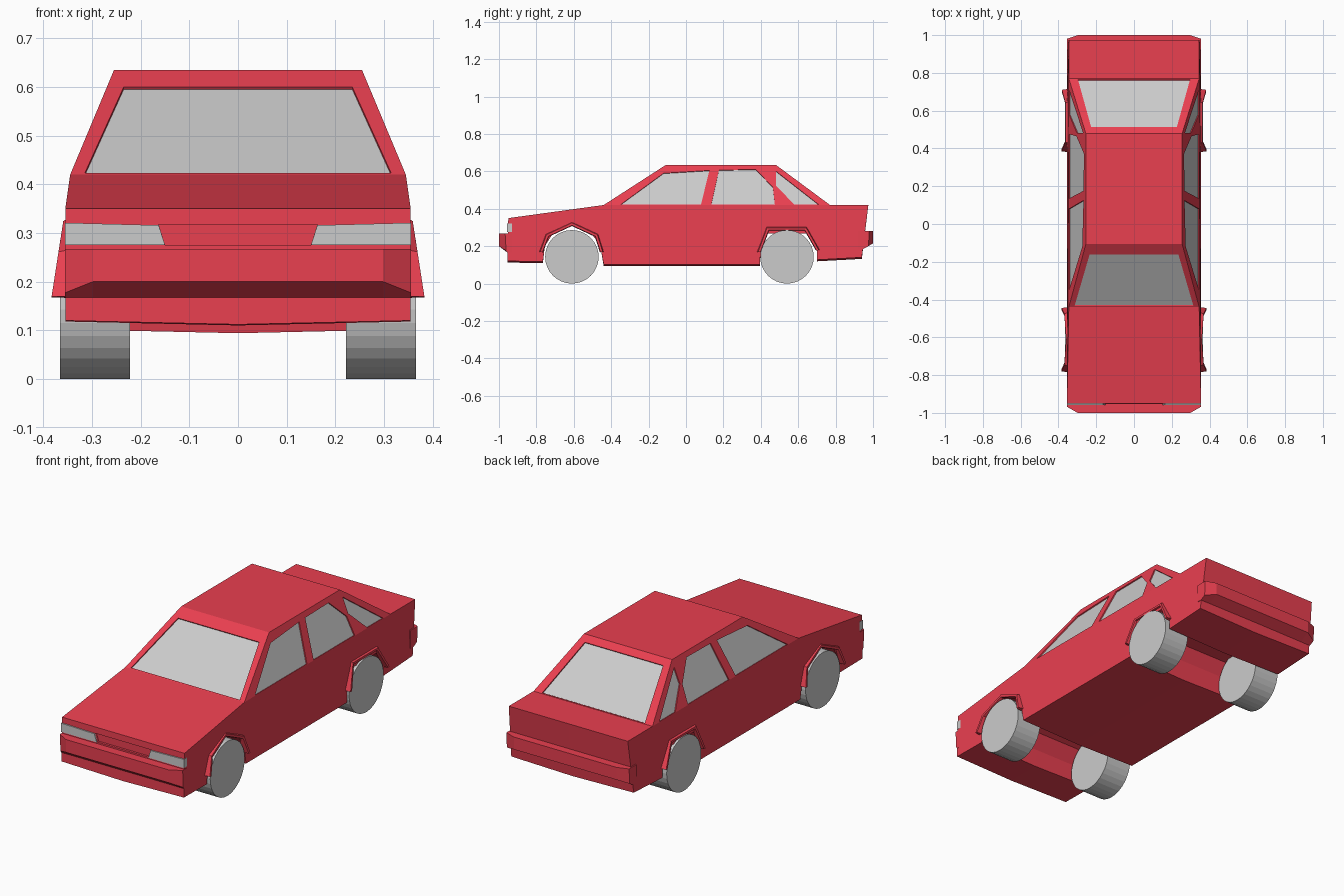
import bpy, bmesh
from math import sin, cos, tau
from mathutils import Vector
from mathutils.geometry import normal

if "Cube" in bpy.data.objects:
    bpy.data.objects.remove(bpy.data.objects["Cube"])

RED = bpy.data.materials.new("red_paint")
RED.diffuse_color = (0.82, 0.05, 0.08, 1)
RED.use_nodes = True
RED.node_tree.nodes["Principled BSDF"].inputs["Base Color"].default_value = RED.diffuse_color


def skin(name, rings, mat=None, mirror=False):
    """Join equal-length closed rings into a capped solid."""
    bm = bmesh.new()
    vs = [[bm.verts.new(p) for p in ring] for ring in rings]
    n = len(vs[0])
    for a, b in zip(vs, vs[1:]):
        for i in range(n):
            j = (i + 1) % n
            bm.faces.new((a[i], a[j], b[j], b[i]))
    bm.faces.new(vs[0])
    bm.faces.new(vs[-1])
    bmesh.ops.recalc_face_normals(bm, faces=bm.faces[:])
    me = bpy.data.meshes.new(name)
    bm.to_mesh(me)
    bm.free()
    ob = bpy.data.objects.new(name, me)
    bpy.context.collection.objects.link(ob)
    if mat:
        me.materials.append(mat)
    if mirror:
        ob.modifiers.new("mirror", 'MIRROR')
    return ob


def cut(target, cutter):
    cutter.hide_render = True
    cutter.display_type = 'WIRE'
    m = target.modifiers.new("cut", 'BOOLEAN')
    m.operation = 'DIFFERENCE'
    m.solver = 'EXACT'
    m.object = cutter


# Lower body: side profile (y, z) with full-width wheel wells
profile = [(-.95, .35), (-.44, .42), (.975, .42), (.94, .14), (.70, .127),
           (.70, .19), (.645, .268), (.435, .268), (.40, .2), (.395, .102),
           (-.44, .102), (-.46, .21), (-.51, .27), (-.61, .31), (-.71, .27),
           (-.755, .2), (-.765, .118), (-.955, .12), (-.955, .17)]
rings = []
for s in (-1, 0, 1):
    rings.append([(s * (.345 if z > .4 else .355), y,
                   z - .008 if s == 0 and z < .15 else z) for y, z in profile])
body = skin("lower_body", rings, RED)

# Grille recess
grille = [(-.163, .317), (.163, .317), (.15, .275), (-.15, .275)]
cut(body, skin("grille_cutter", [[(x, y, z) for x, z in grille] for y in (-1, -.94)]))

# Headlights
lamp = [(.356, .321), (.163, .316), (.15, .275), (.356, .275)]
skin("headlights", [[(x, y, z) for x, z in lamp] for y in (-.93, -.957)], mirror=True)

# Cabin
def side_x(z):
    return .345 - .4186 * (z - .42)

def front_y(z):
    return -.44 + 1.55 * (z - .42)

def rear_y(z):
    return .77 - 1.349 * (z - .42)

base, roof = .42, .635
cabin = skin("cabin", [[(s * side_x(z), y, z) for s, y in
             ((-1, front_y(z)), (1, front_y(z)), (1, rear_y(z)), (-1, rear_y(z)))]
             for z in (base, roof)], RED)


# Recessed glass panes
def window(name, pts, mirror=False):
    pts = [Vector(p) for p in pts]
    n = normal(pts[:4])
    if n.dot(pts[0] - Vector((0, .2, .3))) < 0:
        n = -n
    ring = lambda d: [p + n * d for p in pts]
    cut(cabin, skin(name + "_cutter", [ring(.02), ring(-.007)], mirror=mirror))
    skin(name, [ring(-.006), ring(-.015)], mirror=mirror)


def end_pane(y_of, low_x, high_x, low, high):
    return [(-low_x, y_of(low), low), (low_x, y_of(low), low),
            (high_x, y_of(high), high), (-high_x, y_of(high), high)]


window("windshield", end_pane(front_y, .315, .235, .423, .6))
window("rear_window", end_pane(rear_y, .297, .227, .423, .61))
side_panes = {
    "front_side_window": [(-.35, .422), (-.12, .59), (.125, .605), (.08, .422)],
    "rear_side_window": [(.135, .422), (.176, .607), (.373, .61), (.465, .515), (.475, .422)],
    "quarter_window": [(.482, .6), (.71, .422), (.58, .422), (.482, .522)],
}
for name, pane in side_panes.items():
    window(name, [(side_x(z), y, z) for y, z in pane], True)

# Wheels
for name, cy in (("front_wheels", -.61), ("rear_wheels", .54)):
    circle = [(cy + .143 * sin(tau * i / 32), .143 + .143 * cos(tau * i / 32)) for i in range(32)]
    skin(name, [[(x, y, z) for y, z in circle] for x in (.222, .366)], mirror=True)

# Wheel arch flares, widening toward the bottom
arches = {
    "front_flares": (-.61, [(-.785, .17), (-.75, .265), (-.61, .33), (-.47, .265), (-.44, .17)]),
    "rear_flares": (.55, [(.38, .17), (.43, .303), (.645, .303), (.715, .18)]),
}
for name, (cy, path) in arches.items():
    rings = []
    for y, z in path:
        lip = .36 + (.325 - z) * .15
        near = lambda k: (cy + (y - cy) * k, .143 + (z - .143) * k)
        rings.append([(.35, y, z), (lip, *near(.97)), (lip, *near(.9)), (.35, *near(.88))])
    skin(name, rings, RED, True)

# Bumpers: cross-section (y, z) in the middle and at the tapered ends
def bumper(name, middle, end):
    skin(name, [[(x, y, z) for y, z in sec] for x, sec in
                ((-.356, end), (-.298, middle), (.298, middle), (.356, end))], RED)


bumper("front_bumper",
       [(-.93, .267), (-1, .267), (-1, .2), (-.955, .167), (-.93, .167)],
       [(-.93, .267), (-.967, .267), (-.962, .177), (-.956, .167), (-.93, .167)])
bumper("rear_bumper",
       [(.92, .28), (1, .28), (1, .215), (.945, .185), (.92, .185)],
       [(.92, .28), (.98, .28), (.975, .2), (.948, .185), (.92, .185)])
